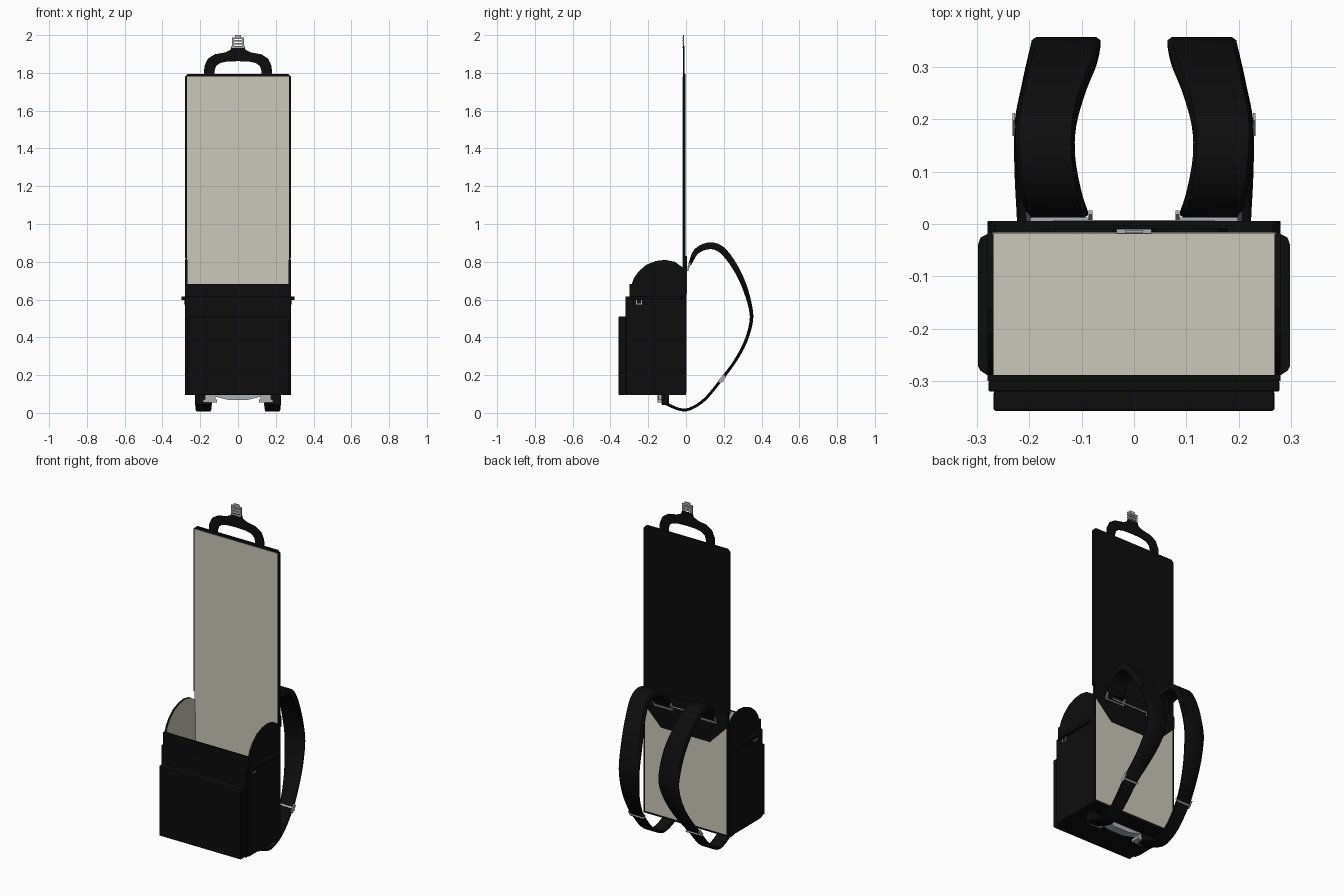
import bpy, bmesh, math
from mathutils import Vector

if "Cube" in bpy.data.objects:
    bpy.data.objects.remove(bpy.data.objects["Cube"])


def material(name, col):
    m = bpy.data.materials.new(name)
    m.diffuse_color = (*col, 1)
    m.use_nodes = True
    m.node_tree.nodes["Principled BSDF"].inputs["Base Color"].default_value = m.diffuse_color
    return m


BLACK = material("black leather", (0.004, 0.004, 0.004))
BEIGE = material("beige lining", (0.6, 0.57, 0.49))
SILVER = material("silver metal", (0.42, 0.43, 0.45))


def finish(name, bm, mat, lining=None, bevel=0, smooth=False):
    """Make the object; faces looking along `lining` become beige."""
    bmesh.ops.recalc_face_normals(bm, faces=bm.faces)
    bm.normal_update()
    if lining:
        for f in bm.faces:
            if f.normal.dot(Vector(lining)) > 0.9:
                f.material_index = 1
    me = bpy.data.meshes.new(name)
    bm.to_mesh(me)
    bm.free()
    me.materials.append(mat)
    me.materials.append(BEIGE)
    ob = bpy.data.objects.new(name, me)
    bpy.context.collection.objects.link(ob)
    if bevel:
        b = ob.modifiers.new("soft edges", 'BEVEL')
        b.width, b.segments = bevel, 2
    if smooth:
        bpy.context.view_layer.objects.active = ob
        ob.select_set(True)
        bpy.ops.object.shade_smooth_by_angle(angle=math.radians(40))
        ob.select_set(False)
    return ob


def prism(name, pts, axis, a, b, mat, **kw):
    """Extrude a 2D outline along axis x (y,z), y (x,z) or z (x,y)."""
    place = {'x': lambda p, t: (t, p[0], p[1]),
             'y': lambda p, t: (p[0], t, p[1]),
             'z': lambda p, t: (p[0], p[1], t)}[axis]
    bm = bmesh.new()
    lo = [bm.verts.new(place(p, a)) for p in pts]
    hi = [bm.verts.new(place(p, b)) for p in pts]
    bm.faces.new(lo)
    bm.faces.new(hi)
    n = len(pts)
    for i in range(n):
        j = (i + 1) % n
        bm.faces.new((lo[i], lo[j], hi[j], hi[i]))
    return finish(name, bm, mat, **kw)


def box(name, x0, x1, y0, y1, z0, z1, mat, **kw):
    return prism(name, [(x0, y0), (x1, y0), (x1, y1), (x0, y1)], 'z', z0, z1, mat, **kw)


def both(half):
    """Mirror a half outline across x = 0."""
    return half + [(-x, z) for x, z in reversed(half)]


# --- open main compartment
box("floor", -.28, .28, -.30, 0, .095, .112, BLACK, lining=(0, 0, 1))
box("front_wall", -.28, .28, -.30, -.288, .095, .683, BLACK, lining=(0, 1, 0))
box("back_wall", -.28, .28, -.016, 0, .095, .77, BLACK, lining=(0, -1, 0))
box("back_pad", -.268, .268, 0, .003, .108, .75, BEIGE)
side = [(-.30, .095), (0, .095), (0, .755), (-.02, .772), (-.06, .80), (-.11, .81), (-.16, .804),
        (-.21, .784), (-.25, .75), (-.275, .715), (-.287, .683), (-.30, .683)]
for s, tag in ((1, "right"), (-1, "left")):
    prism(tag + "_side_wall", side, 'x', s * .268, s * .28, BLACK, lining=(-s, 0, 0))
    # side ledge and its small ring
    prism(tag + "_side_ledge", [(s * .278, -.018), (s * .293, -.026), (s * .298, -.04),
          (s * .298, -.27), (s * .293, -.28), (s * .278, -.29)], 'z', .597, .617, BLACK)
    for y in (-.263, -.235):
        box(tag + "_ring_leg", s * .279, s * .285, y - .003, y + .003, .577, .598, SILVER)
    box(tag + "_ring_bar", s * .279, s * .285, -.266, -.232, .574, .58, SILVER)

# --- front pockets
box("middle_pocket", -.278, .278, -.32, -.299, .095, .617, BLACK, bevel=.004)
box("front_pocket", -.268, .268, -.357, -.318, .095, .51, BLACK, bevel=.005)

# --- raised flap with its lining and pointed tail
prism("flap", both([(.28, .82), (.28, 1.78), (.265, 1.795)])[::-1], 'y', -.016, -.002, BLACK)
box("flap_hinge", -.272, .272, -.016, -.002, .765, .825, BLACK)
box("flap_lining", -.271, .271, -.019, -.015, .70, 1.782, BEIGE)
prism("flap_tail", both([(.16, .63), (.28, .75), (.28, .81), (.272, .83)]), 'y', -.002, .006, BLACK)

# --- flat handle on the flap's end
outer = [(.18, 1.79), (.178, 1.835), (.16, 1.875), (.125, 1.898), (.07, 1.908), (.04, 1.922), (.033, 1.942)]
inner = [(0, 1.862), (.06, 1.86), (.095, 1.852), (.117, 1.835), (.124, 1.81), (.124, 1.79)]
arch = outer + [(-x, z) for x, z in reversed(outer)]
arch += [(-x, z) for x, z in reversed(inner)] + inner[1:]
prism("handle", arch, 'y', -.016, -.009, BLACK)

# --- ladder-shaped lock plate
for s in (1, -1):
    box("lock_rail", s * .022, s * .033, -.017, -.011, 1.932, 1.985, SILVER)
for z in (1.936, 1.954, 1.97, 1.983):
    box("lock_bar", -.033, .033, -.018, -.010, z - .004, z + .005, SILVER)
box("lock_tip", -.017, .017, -.017, -.011, 1.986, 2.0, SILVER)

# --- shoulder straps: y, z, centre x, width, thickness
KEYS = [(.02, .785, .145, .115, .016), (.055, .855, .157, .115, .03), (.125, .885, .168, .112, .036),
        (.19, .862, .168, .115, .036), (.255, .78, .153, .12, .032), (.307, .675, .137, .13, .027),
        (.343, .55, .13, .132, .02), (.343, .47, .132, .128, .018), (.312, .37, .146, .115, .017),
        (.26, .275, .165, .1, .016), (.19, .18, .184, .088, .015), (.10, .072, .188, .08, .015),
        (.02, .021, .184, .08, .015), (-.035, .019, .182, .08, .015), (-.11, .05, .178, .08, .015)]


def spline(keys, steps=4):
    ks = [Vector(k) for k in keys]
    out = []
    for i in range(len(ks) - 1):
        p0, p1, p2, p3 = ks[max(i - 1, 0)], ks[i], ks[i + 1], ks[min(i + 2, len(ks) - 1)]
        for j in range(steps):
            t = j / steps
            out.append(.5 * (2 * p1 + (p2 - p0) * t + (2 * p0 - 5 * p1 + 4 * p2 - p3) * t * t
                             + (3 * p1 - p0 - 3 * p2 + p3) * t ** 3))
    return out + [ks[-1]]


def strap(name, s):
    pts = spline(KEYS)
    section = [(.5, -.2), (.5, .2), (.44, .5), (-.44, .5), (-.5, .2), (-.5, -.2), (-.44, -.5), (.44, -.5)]
    bm = bmesh.new()
    rings = []
    for i, p in enumerate(pts):
        d = pts[min(i + 1, len(pts) - 1)] - pts[max(i - 1, 0)]
        l = math.hypot(d[0], d[1])
        ny, nz = -d[1] / l, d[0] / l
        rings.append([bm.verts.new((s * (p[2] + u * p[3]), p[0] + ny * v * p[4], p[1] + nz * v * p[4]))
                      for u, v in section])
    for a, b in zip(rings, rings[1:]):
        for k in range(8):
            m = (k + 1) % 8
            bm.faces.new((a[k], a[m], b[m], b[k]))
    bm.faces.new(rings[0])
    bm.faces.new(rings[-1])
    finish(name, bm, BLACK, smooth=True)


for s, tag in ((1, "right"), (-1, "left")):
    strap(tag + "_shoulder_strap", s)
    # wire bracket at the strap's root
    box(tag + "_bracket_bar", s * .08, s * .205, .005, .012, .752, .76, SILVER)
    for x in (.083, .202):
        prism(tag + "_bracket_leg", [(.004, .752), (.012, .752), (.026, .79), (.018, .80)],
              'x', s * (x - .004), s * (x + .004), SILVER)
    # slider buckle around the lower strap
    prism(tag + "_slider", [(.168, .168), (.182, .155), (.212, .191), (.198, .204)],
          'x', s * .227, s * .232, SILVER)
    prism(tag + "_slider_bar", [(.182, .183), (.195, .164), (.2, .17), (.187, .19)],
          'x', s * .137, s * .232, SILVER)
    # lower strap anchor
    box(tag + "_anchor_tab", s * .14, s * .225, -.13, -.09, .043, .097, BLACK, bevel=.004)
    box(tag + "_anchor_buckle", s * .11, s * .185, -.152, -.10, .055, .07, SILVER)
    box(tag + "_anchor_post", s * .12, s * .175, -.145, -.105, .068, .097, SILVER)

# --- plates joining the straps
box("strap_mount_bar", -.155, .155, .001, .0075, .772, .778, SILVER)
prism("bottom_plate", both([(.05, .068), (.13, .088), (.13, .097)]), 'y', -.15, -.10, SILVER)
